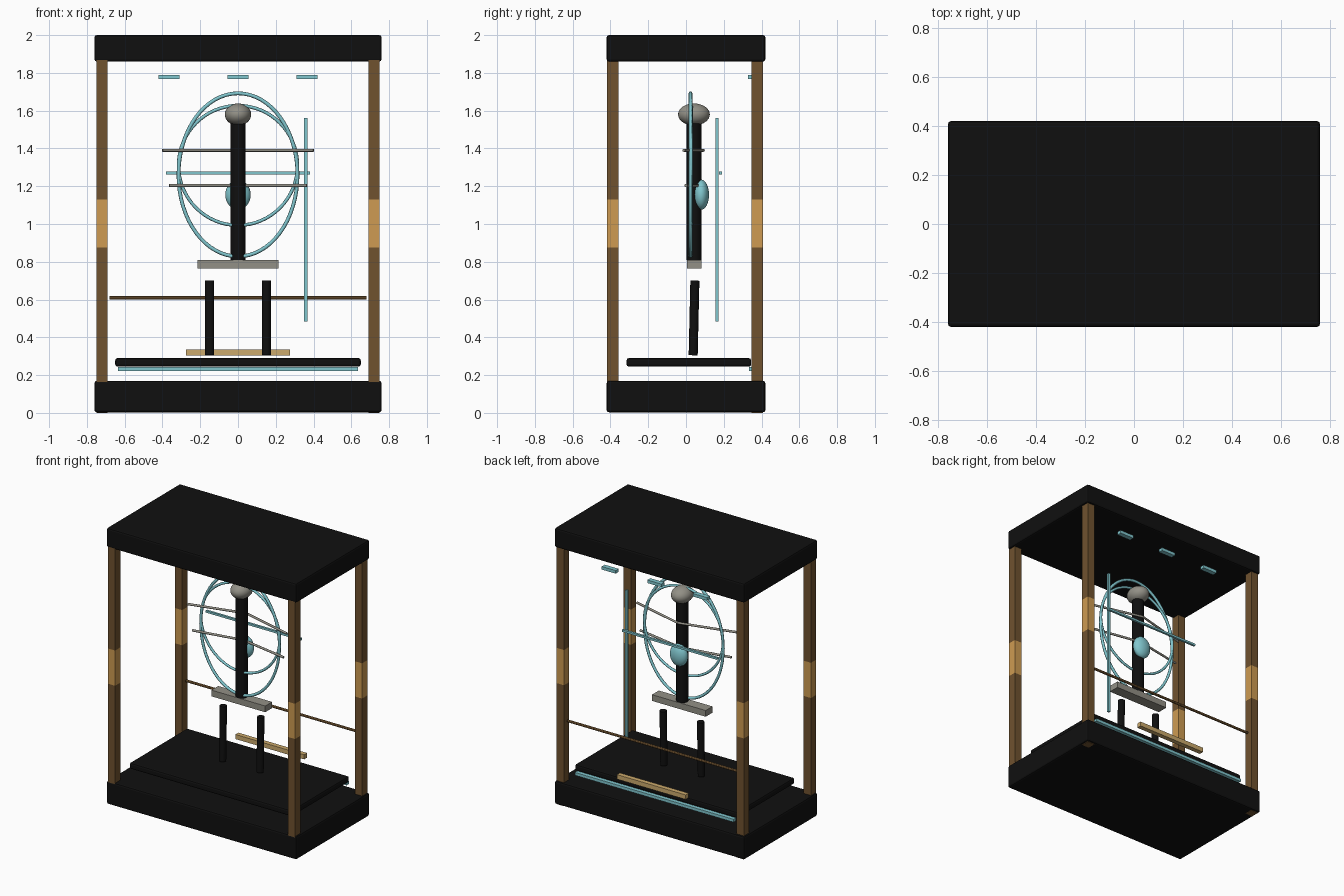
import bpy
import math
from mathutils import Vector

cube = bpy.data.objects.get("Cube")
if cube:
    bpy.data.objects.remove(cube, do_unlink=True)


def material(name, r, g, b):
    m = bpy.data.materials.new(name)
    m.use_nodes = True
    m.diffuse_color = (r, g, b, 1)
    m.node_tree.nodes["Principled BSDF"].inputs["Base Color"].default_value = (r, g, b, 1)
    return m


black = material("black", 0.005, 0.005, 0.005)
brown = material("dark brass", 0.16, 0.085, 0.028)
gold = material("bright brass", 0.62, 0.33, 0.085)
pale_gold = material("pale brass", 0.60, 0.40, 0.15)
blue = material("pale blue", 0.22, 0.57, 0.62)
grey = material("warm grey", 0.29, 0.28, 0.24)


def finish(name, mat, smooth=False):
    ob = bpy.context.object
    ob.name = name
    ob.data.materials.append(mat)
    if smooth:
        bpy.ops.object.shade_smooth_by_angle()
    return ob


def box(name, mat, x, y, z, bevel=0):
    """Box from (low, high) ranges on each axis."""
    ranges = (x, y, z)
    bpy.ops.mesh.primitive_cube_add(size=1, location=[(a + b) / 2 for a, b in ranges])
    bpy.context.object.scale = [b - a for a, b in ranges]
    bpy.ops.object.transform_apply(location=False, rotation=False)
    ob = finish(name, mat)
    if bevel:
        mod = ob.modifiers.new("soft_edges", "BEVEL")
        mod.width = bevel
        mod.segments = 2
    return ob


def rod(name, mat, start, end, radius, sides=24):
    a, b = Vector(start), Vector(end)
    bpy.ops.mesh.primitive_cylinder_add(vertices=sides, radius=radius, depth=(b - a).length,
                                        location=(a + b) / 2)
    bpy.context.object.rotation_euler = (b - a).to_track_quat("Z", "Y").to_euler()
    return finish(name, mat, True)


def ellipsoid(name, mat, centre, radii):
    bpy.ops.mesh.primitive_uv_sphere_add(segments=28, ring_count=16, radius=1, location=centre)
    bpy.context.object.scale = radii
    bpy.ops.object.transform_apply(location=False, rotation=False)
    return finish(name, mat, True)


def ring(name, centre, rx, rz, tube):
    """Upright elliptical hoop, swept from a closed curve."""
    curve = bpy.data.curves.new(name, "CURVE")
    curve.dimensions = "3D"
    curve.bevel_depth = tube
    curve.bevel_resolution = 2
    count = 64
    path = curve.splines.new("POLY")
    path.points.add(count - 1)
    for i, p in enumerate(path.points):
        t = math.tau * i / count
        p.co = (rx * math.cos(t), 0, rz * math.sin(t), 1)
    path.use_cyclic_u = True
    path.use_smooth = True
    curve.materials.append(blue)
    ob = bpy.data.objects.new(name, curve)
    ob.location = centre
    bpy.context.collection.objects.link(ob)


# Case: base, top and raised platform
box("base_slab", black, (-0.76, 0.76), (-0.42, 0.42), (0.003, 0.17), 0.012)
box("top_slab", black, (-0.76, 0.76), (-0.42, 0.42), (1.86, 2.0), 0.012)
box("platform", black, (-0.65, 0.65), (-0.315, 0.345), (0.245, 0.29), 0.012)

# Corner columns with a bright middle section
for side, x in (("left", 0.72), ("right", -0.72)):
    for end, y, foot in (("front", -0.388, 0.02), ("back", 0.378, 0)):
        for part, mat, z in (("lower", brown, (foot, 0.875)),
                             ("middle", gold, (0.875, 1.13)),
                             ("upper", brown, (1.13, 1.9))):
            box(f"{end}_{side}_column_{part}", mat,
                (x - 0.029, x + 0.029), (y - 0.03, y + 0.03), z)

# Rear rail, rear bar and light strips
rod("rear_rail", brown, (-0.68, 0.38, 0.61), (0.68, 0.38, 0.61), 0.009, 12)
box("rear_bar", pale_gold, (-0.275, 0.275), (0.363, 0.397), (0.303, 0.336))
box("floor_strip", blue, (-0.635, 0.635), (0.334, 0.364), (0.222, 0.243))
for i in (-1, 0, 1):
    box(f"top_light_{i + 2}", blue, (i * 0.365 - 0.056, i * 0.365 + 0.056),
        (0.328, 0.362), (1.767, 1.789))

# Central figure: mast, head, core, hip block and legs
Y = 0.042
rod("mast", black, (0, Y, 0.81), (0, Y, 1.57), 0.04)
ellipsoid("head", grey, (0, Y, 1.58), (0.07, 0.084, 0.058))
ellipsoid("core", blue, (0, 0.08, 1.155), (0.067, 0.042, 0.08))
box("hip_block", grey, (-0.215, 0.215), (0.004, 0.082), (0.765, 0.81))
for side, x in (("left", 0.15), ("right", -0.15)):
    rod(f"{side}_leg", black, (x, 0.038, 0.305), (x, 0.047, 0.70), 0.024)

# Swept-back arms, in two tiers
for tier, z, reach, tip_y, root_y in (("upper", 1.39, 0.40, -0.012, 0.092),
                                      ("lower", 1.204, 0.365, 0, 0.068)):
    for side, s in (("left", 1), ("right", -1)):
        rod(f"{tier}_{side}_arm", grey, (0, root_y, z), (s * reach, tip_y, z), 0.008, 12)

# Hoops and measuring bars
ring("tall_hoop", (0, 0.024, 1.26), 0.315, 0.432, 0.010)
ring("round_hoop", (0, 0.027, 1.31), 0.315, 0.317, 0.009)
box("cross_bar", blue, (-0.38, 0.38), (0.174, 0.19), (1.262, 1.277))
box("upright_bar", blue, (0.35, 0.367), (0.155, 0.172), (0.485, 1.56))
